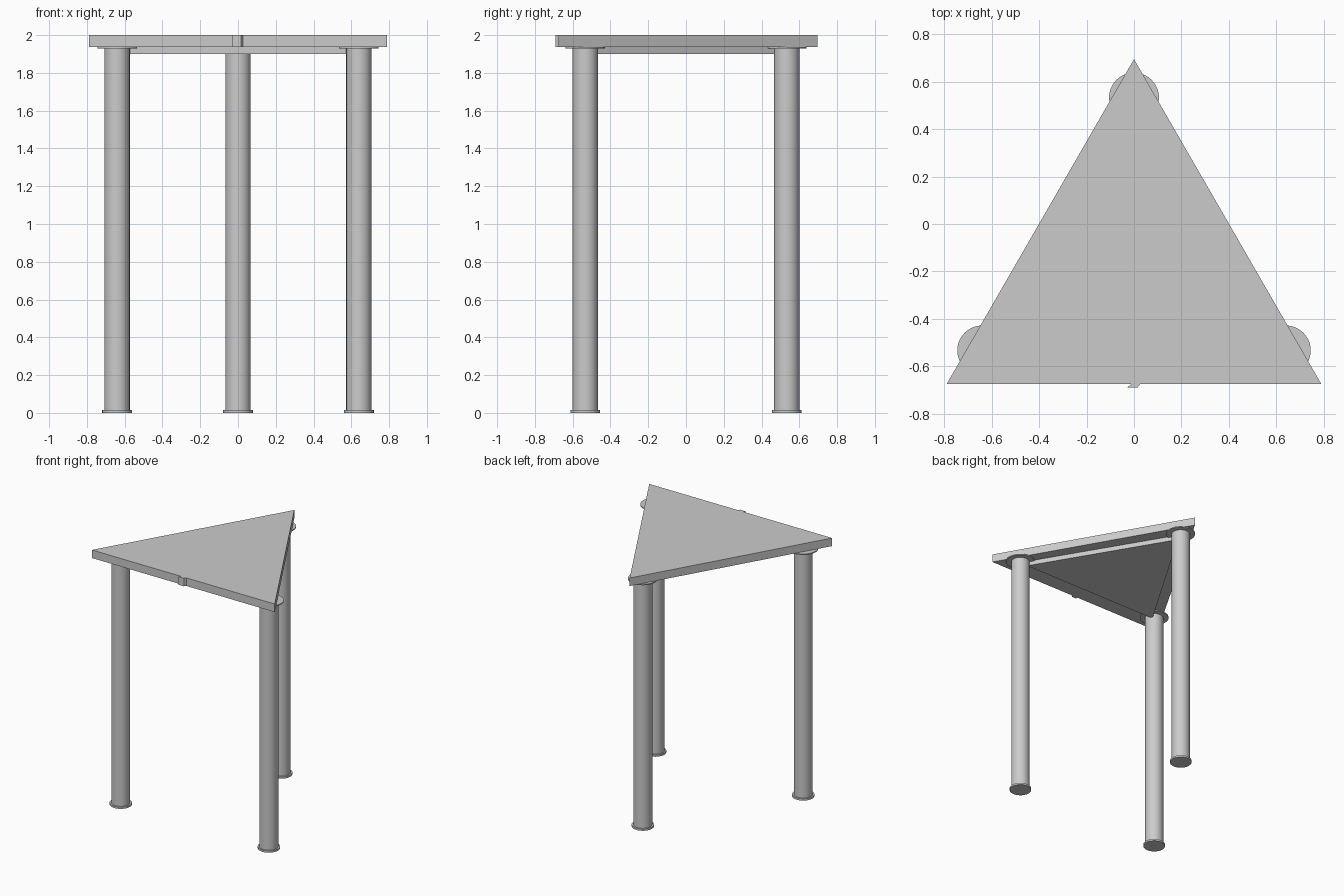
import bpy
import bmesh
import math

cube = bpy.data.objects.get("Cube")
if cube:
    bpy.data.objects.remove(cube, do_unlink=True)

grey = bpy.data.materials.new("plain_grey")
grey.use_nodes = True
colour = (0.6, 0.6, 0.6, 1)
grey.diffuse_color = colour
grey.node_tree.nodes["Principled BSDF"].inputs["Base Color"].default_value = colour


def prism(name, outline, bottom, top):
    """Extrude a flat outline, given anticlockwise, between two heights."""
    bm = bmesh.new()
    face = bm.faces.new([bm.verts.new((x, y, bottom)) for x, y in outline])
    new = bmesh.ops.extrude_face_region(bm, geom=[face])["geom"]
    verts = [v for v in new if isinstance(v, bmesh.types.BMVert)]
    bmesh.ops.translate(bm, verts=verts, vec=(0, 0, top - bottom))
    bmesh.ops.recalc_face_normals(bm, faces=bm.faces)
    mesh = bpy.data.meshes.new(name)
    bm.to_mesh(mesh)
    bm.free()
    mesh.materials.append(grey)
    obj = bpy.data.objects.new(name, mesh)
    bpy.context.collection.objects.link(obj)
    return obj


def disc(name, x, y, radius, bottom, top):
    """Upright round part with smooth sides and sharp rims."""
    bpy.ops.mesh.primitive_cylinder_add(
        vertices=48, radius=radius, depth=top - bottom,
        location=(x, y, (bottom + top) / 2))
    obj = bpy.context.object
    obj.name = name
    obj.data.materials.append(grey)
    bpy.ops.object.shade_smooth_by_angle(angle=math.radians(35))


# Triangular top, the smaller panel below it and the front catch
prism("table_top", [(-0.79, -0.675), (0.79, -0.675), (0, 0.695)], 1.937, 2)
prism("under_panel", [(-0.6, -0.505), (0.6, -0.505), (0, 0.5)], 1.9, 1.937)
prism("front_catch", [(-0.03, -0.69), (0.015, -0.69), (0.03, -0.67), (-0.005, -0.67)], 1.937, 2)

# Three legs, each with a foot and a mounting plate
for side, x, y in (("front_right", -0.64, -0.533),
                   ("front_left", 0.64, -0.533),
                   ("back", 0, 0.533)):
    disc(side + "_leg", x, y, 0.067, 0.01, 1.932)
    disc(side + "_foot", x, y, 0.079, 0, 0.014)
    disc(side + "_mounting_plate", x, y, 0.105, 1.93, 1.938)
